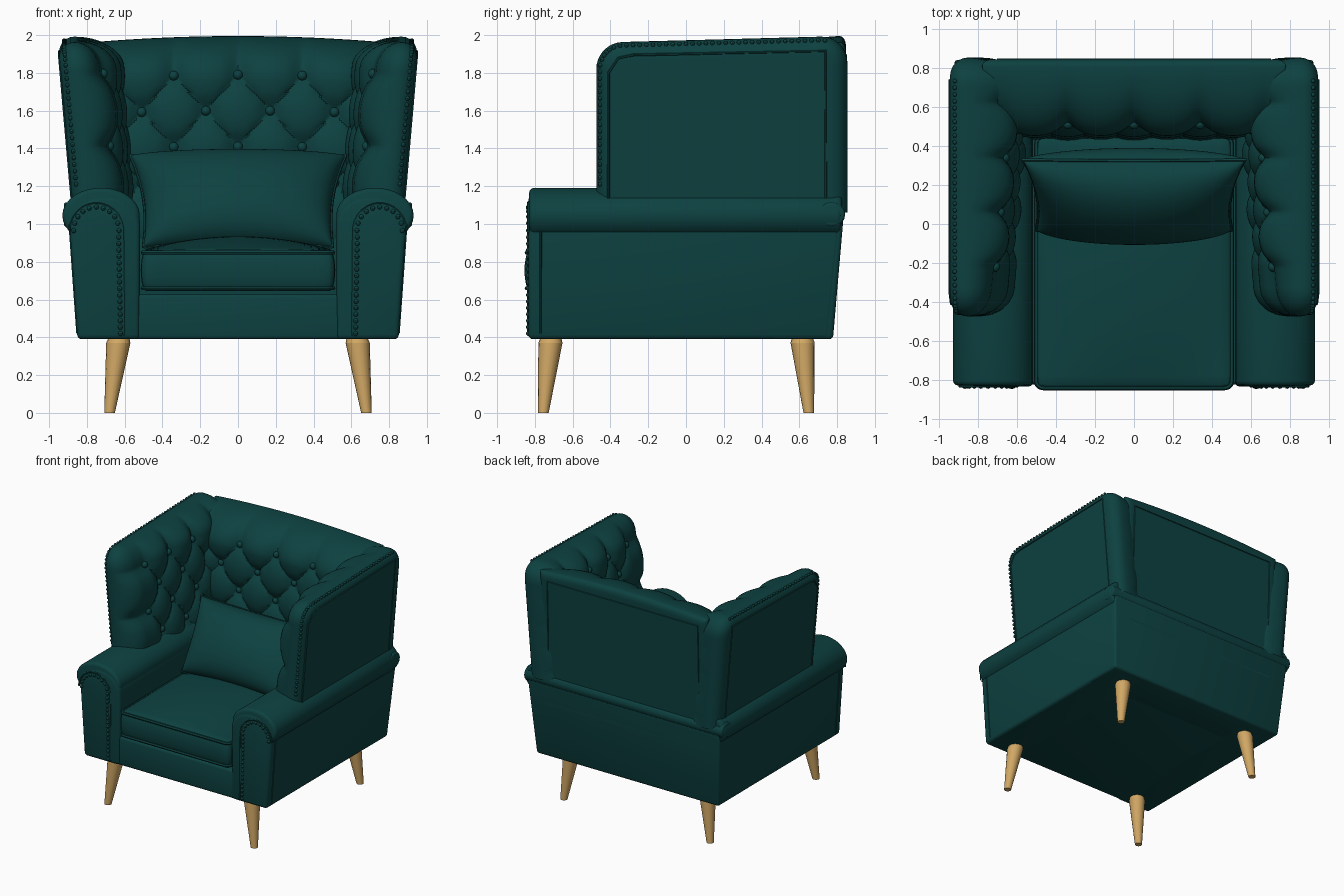
import bpy, bmesh, math
from mathutils import Matrix, Vector

if "Cube" in bpy.data.objects:
    bpy.data.objects.remove(bpy.data.objects["Cube"])


def material(name, col):
    m = bpy.data.materials.new(name)
    m.diffuse_color = (*col, 1)
    m.use_nodes = True
    m.node_tree.nodes["Principled BSDF"].inputs["Base Color"].default_value = m.diffuse_color
    return m


TEAL = material("teal fabric", (0.004, 0.053, 0.052))
WOOD = material("light wood", (0.64, 0.39, 0.13))


def finish(name, bm, mat=TEAL):
    bmesh.ops.recalc_face_normals(bm, faces=bm.faces[:])
    me = bpy.data.meshes.new(name)
    bm.to_mesh(me)
    bm.free()
    me.materials.append(mat)
    ob = bpy.data.objects.new(name, me)
    bpy.context.collection.objects.link(ob)
    return ob


def span(a, b, n, ra=0.0, rb=0.0, k=8):
    """Samples from a to b, denser in the rounded ends ra and rb."""
    q = [1 - math.cos(math.pi / 2 * i / k) for i in range(k)]
    lo = [a + ra * t for t in q] if ra else []
    hi = [b - rb * t for t in reversed(q)] if rb else []
    mid = [a + ra + (b - rb - a - ra) * i / n for i in range(n + 1)]
    return lo + mid + hi


def fall(e, r):
    return math.sqrt(max(0.0, 1 - max(0.0, 1 - e / r) ** 2))


def round_corner(u, v, u0, u1, v0, v1, R):
    cu, cv = min(max(u, u0 + R), u1 - R), min(max(v, v0 + R), v1 - R)
    du, dv = u - cu, v - cv
    if du and dv:
        s = max(abs(du), abs(dv)) / math.hypot(du, dv)
        u, v = cu + du * s, cv + dv * s
    return u, v


def sheet(name, us, vs, place, front, back):
    """Padded panel: a front and a back skin that meet where depth is zero."""
    bm = bmesh.new()
    for depth, sign in ((front, 1), (back, -1)):
        g = [[bm.verts.new(place(u, v, sign * depth(u, v))) for u in us] for v in vs]
        for j in range(len(vs) - 1):
            for i in range(len(us) - 1):
                bm.faces.new((g[j][i], g[j][i + 1], g[j + 1][i + 1], g[j + 1][i]))
    bmesh.ops.remove_doubles(bm, verts=bm.verts[:], dist=1e-4)
    return finish(name, bm)


def prism(name, profile, place, t0, t1, bevel=0.025):
    bm = bmesh.new()
    a, b = ([bm.verts.new(place(p, q, t)) for p, q in profile] for t in (t0, t1))
    n = len(profile)
    for i in range(n):
        bm.faces.new((a[i], a[(i + 1) % n], b[(i + 1) % n], b[i]))
    bm.faces.new(a)
    bm.faces.new(b)
    bmesh.ops.recalc_face_normals(bm, faces=bm.faces[:])
    sharp = [e for e in bm.edges if e.calc_face_angle(0) > math.radians(40)]
    bmesh.ops.bevel(bm, geom=sharp, offset=bevel, offset_type='OFFSET', segments=3,
                    profile=0.5, affect='EDGES', clamp_overlap=True)
    return finish(name, bm)


def studs(name, pts, r, seg=8):
    bm = bmesh.new()
    for p in pts:
        bmesh.ops.create_uvsphere(bm, u_segments=seg, v_segments=seg - 2, radius=r,
                                  matrix=Matrix.Translation(p))
    return finish(name, bm)


def piping(name, pts, r=0.009, closed=False):
    cu = bpy.data.curves.new(name, 'CURVE')
    cu.dimensions = '3D'
    cu.bevel_depth, cu.bevel_resolution = r, 1
    sp = cu.splines.new('POLY')
    sp.points.add(len(pts) - 1)
    for p, c in zip(sp.points, pts):
        p.co = (*c, 1)
    sp.use_cyclic_u = closed
    cu.materials.append(TEAL)
    ob = bpy.data.objects.new(name, cu)
    bpy.context.collection.objects.link(ob)


def tuft(u, v, a, u0, umin=-99):
    """Diamond tufting: zero at buttons, low along pleats, full in between."""
    U, V = max((u - u0) / a, umin), min((v - 1.6) / 0.19, 1)
    p, q = math.pi * (U + V) / 2, math.pi * (U - V) / 2
    return (0.045 * math.sqrt(abs(math.sin(p) * math.sin(q)))
            + 0.02 * (1 - (math.cos(p) * math.cos(q)) ** 4))


def lean(z):
    return (z - 1.1) / 0.8


# Tufted back rest
def back_place(u, v, d):
    z = v - 0.03 * (u / 0.78) ** 2 * max(0, lean(v))
    return Vector((u, 0.79 + 0.02 * lean(v) - d, z))


def back_front(u, v):
    e = 0.78 - abs(u)
    return (0.29 + tuft(u, v, 0.17, 0.17)) * fall(1.995 - v, 0.22) * fall(e, 0.08)


def back_rear(u, v):
    return 0.035 * fall(min(1.995 - v, 0.78 - abs(u)), 0.05)


sheet("back_rest", span(-0.78, 0.78, 130, 0.08, 0.08), span(0.85, 1.995, 85, 0, 0.22, 12),
      back_place, back_front, back_rear)
studs("back_buttons", [back_place(U * 0.17 + 0.17, 1.6 + V * 0.19,
                                  back_front(U * 0.17 + 0.17, 1.6 + V * 0.19) + 0.005)
                       for V in (1, 0, -1, -2) for U in range(-4, 3)
                       if (U + V) % 2 == 0 and abs(U * 0.17 + 0.17) < 0.55], 0.026, 10)
piping("back_seam", [back_place(x, z, -0.035) for x, z in
                     ((-0.7, 1.1), (-0.7, 1.92), (0.7, 1.92), (0.7, 1.1))], 0.007)

# Wings, arms and their trim, one per side
Y0, Y1, ZT = -0.475, 0.855, 1.96


def wing_depth(u, v):
    t = min(max((u + 0.4) / 0.8, 0), 1)
    e = min(u - Y0, Y1 - u, ZT - v)
    return (0.115 + 0.07 * t + tuft(u, v, 0.14, -0.08, -1)) * fall(e, 0.14)


def wing_outer(u, v):
    return 0.09 * fall(min(u - Y0, Y1 - u, ZT - v), 0.09)


def ellipse(cx, cz, rx, rz, a0, a1, n):
    return [(cx + rx * math.cos(math.radians(a0 + (a1 - a0) * i / n)),
             cz + rz * math.sin(math.radians(a0 + (a1 - a0) * i / n))) for i in range(n + 1)]


for s, side in ((1, "right"), (-1, "left")):
    def wing_place(u, v, d):
        u, v = round_corner(u, v, Y0, Y1, -9, ZT, 0.14)
        z = v + 0.025 * (u - Y0) * max(0, lean(v))
        return Vector((s * (0.79 + 0.07 * lean(v) - d), u, z))

    def arm_place(x, z, y):
        if y > 0:
            y += 0.06 * min(1, (z - 0.39) / 0.6)
        return Vector((s * x, y, z))

    sheet(side + "_wing", span(Y0, Y1, 95, 0.14, 0.14), span(1.06, ZT, 70, 0, 0.14),
          wing_place, wing_depth, wing_outer)
    spots = [(-0.08 + U * 0.14, 1.6 + V * 0.19) for V in (1, 0, -1, -2)
             for U in range(-1, 4) if (U + V) % 2 == 0]
    studs(side + "_wing_buttons",
          [wing_place(u, v, wing_depth(u, v) + 0.005) for u, v in spots], 0.026, 10)
    edge = [(Y0 + 0.02, 1.21 + 0.035 * i) for i in range(21)]
    edge += [(Y0 + 0.02 + 0.035 * i, ZT - 0.02) for i in range(35)]
    studs(side + "_wing_studs", [wing_place(u, v, -0.057) for u, v in edge], 0.012)
    piping(side + "_wing_seam", [wing_place(u, v, -0.088) for u, v in
                                 ((-0.41, 1.12), (-0.41, 1.8), (-0.36, 1.88), (-0.28, 1.89),
                                  (0.74, 1.89), (0.74, 1.1))], 0.007)

    # Arm body with an arched front, wrapped by the rolled arm top
    prism(side + "_arm", [(0.52, 0.39), (0.85, 0.39)]
          + ellipse(0.705, 1.0, 0.187, 0.15, 0, 180, 16), arm_place, -0.835, 0.76)
    prism(side + "_arm_roll", ellipse(0.725, 1.045, 0.205, 0.147, 0, 348, 29),
          arm_place, -0.83, 0.765)
    line = [(0.622 + 0.01 * i / 15, 0.42 + 0.034 * i) for i in range(16)]
    arc = ellipse(0.75, 0.965, 0.12, 0.125, 180, 0, 10)
    studs(side + "_arm_studs", [arm_place(x, z, -0.834) for x, z in line + arc], 0.013)
    piping(side + "_arm_seam", [arm_place(x, z, -0.834) for x, z in
                                [(0.6, 0.41), (0.605, 0.93)]
                                + ellipse(0.75, 0.965, 0.145, 0.15, 175, 0, 12)], 0.007)
    piping(side + "_corner_seam", [arm_place(0.85, 0.42, -0.77), arm_place(0.89, 0.98, -0.77)],
           0.007)

    # Splayed tapered legs
    for name, ytop, ybot in (("front", -0.715, -0.755), ("rear", 0.615, 0.65)):
        bm = bmesh.new()
        for z0, h, r0, r1 in ((0, 0.37, 0.028, 0.064), (0.37, 0.03, 0.064, 0.055)):
            bmesh.ops.create_cone(bm, cap_ends=True, segments=16, radius1=r0, radius2=r1,
                                  depth=h, matrix=Matrix.Translation((0, 0, z0 + h / 2)))
        for v in bm.verts:
            k = 1 - v.co.z / 0.4
            v.co.x += s * (0.63 + 0.05 * k)
            v.co.y += ytop + (ybot - ytop) * k
        finish(f"{side}_{name}_leg", bm, WOOD)

# Lower frame: front rail with base, and the back with its rolled band
prism("base_and_front_rail", [(-0.825, 0.39), (0.5, 0.39), (0.5, 0.63), (-0.825, 0.63)],
      lambda y, z, x: Vector((x, y, z)), -0.6, 0.6, 0.02)
prism("lower_back", [(0.45, 0.39), (0.778, 0.39), (0.83, 0.99), (0.83, 1.08), (0.45, 1.08)],
      lambda y, z, t: Vector((t * (0.848 + 0.045 * min(1, (z - 0.39) / 0.6)), y, z)), -1, 1, 0.02)
prism("back_band", ellipse(0.77, 1.05, 0.073, 0.065, 0, 337.5, 15),
      lambda y, z, x: Vector((x, y, z)), -0.922, 0.922, 0.015)

# Seat cushion with piping
CX, CY0, CY1 = 0.515, -0.855, 0.46


def seat_place(u, v, d):
    u, v = round_corner(u, v, -CX, CX, CY0, CY1, 0.05)
    return Vector((u, v, 0.755 + d))


def seat_fall(u, v):
    return fall(min(CX - abs(u), v - CY0, CY1 - v), 0.03)


sheet("seat_cushion", span(-CX, CX, 24, 0.03, 0.03, 5), span(CY0, CY1, 28, 0.03, 0.03, 5),
      seat_place, lambda u, v: seat_fall(u, v) * (
          0.105 + 0.075 * (1 - (u / CX) ** 2) * (1 - ((v + 0.1975) / 0.6575) ** 2)),
      lambda u, v: 0.11 * seat_fall(u, v))
for name, d in (("top", 0.093), ("bottom", -0.095)):
    a, b, c, r = CX - 0.012, CY0 + 0.012, CY1 - 0.012, 0.04
    loop = []
    for cx, cy, a0 in ((a - r, c - r, 0), (r - a, c - r, 90), (r - a, b + r, 180), (a - r, b + r, 270)):
        loop += [Vector((x, y, 0.755 + d)) for x, y in ellipse(cx, cy, r, r, a0, a0 + 90, 4)]
    piping("seat_piping_" + name, loop, 0.012, True)


# Leaning throw pillow with pinched sides
def pillow_place(u, v, d):
    x = u * (0.535 + 0.035 * v) * (1 - 0.07 * (1 - v * v))
    w = v * (1 - 0.03 * (1 - u * u))
    return Vector((x, 0.15, 1.12)) + w * Vector((0, 0.18, 0.24)) + d * Vector((0, -0.8, 0.6))


def puff(u, v):
    return math.sqrt(max(0, (1 - u * u) * (1 - v * v)))


ps = [-math.cos(math.pi * i / 36) for i in range(37)]
sheet("pillow", ps, ps, pillow_place, lambda u, v: 0.22 * puff(u, v) ** 0.8,
      lambda u, v: 0.19 * puff(u, v) ** 0.8)
piping("pillow_piping", [pillow_place(u, v, 0) for u, v in
                         [(t, -1) for t in ps[:-1]] + [(1, t) for t in ps[:-1]]
                         + [(-t, 1) for t in ps[:-1]] + [(-1, -t) for t in ps[:-1]]], 0.01, True)

# Turn piping into meshes and smooth everything
bpy.ops.object.select_all(action='SELECT')
bpy.context.view_layer.objects.active = bpy.data.objects["pillow_piping"]
bpy.ops.object.convert(target='MESH')
bpy.ops.object.shade_smooth_by_angle(angle=math.radians(40))
